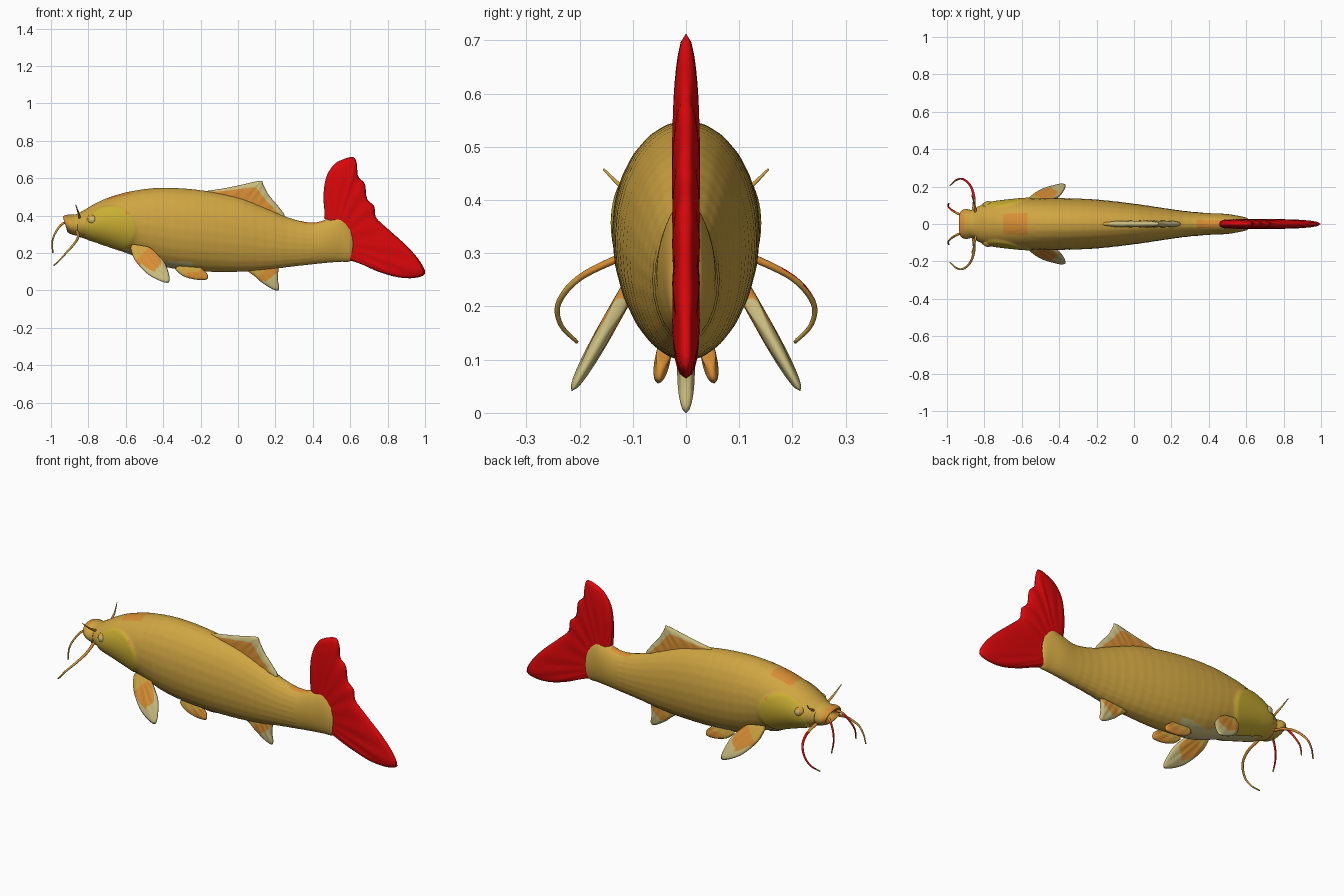
import bpy, bmesh, math
from mathutils import Vector

if "Cube" in bpy.data.objects:
    bpy.data.objects.remove(bpy.data.objects["Cube"])


def material(name, rgb):
    m = bpy.data.materials.new(name)
    m.diffuse_color = (*rgb, 1)
    m.use_nodes = True
    m.node_tree.nodes["Principled BSDF"].inputs["Base Color"].default_value = m.diffuse_color
    return m


GOLD, ORANGE, PALE, YELLOW, RED, OLIVE = range(6)
MATS = [material("gold skin", (0.63, 0.38, 0.055)),
        material("orange patch", (0.68, 0.27, 0.035)),
        material("pale cream", (0.58, 0.50, 0.21)),
        material("yellow gill", (0.59, 0.425, 0.033)),
        material("red tail", (0.70, 0.002, 0.003)),
        material("dark olive", (0.10, 0.07, 0.02))]


def spline(points, steps):
    """Catmull-Rom samples through points of any dimension."""
    p = [Vector(q) for q in points]
    p = [p[0] * 2 - p[1]] + p + [p[-1] * 2 - p[-2]]
    out = []
    for i in range(1, len(p) - 2):
        a, b, c, d = p[i - 1:i + 3]
        for k in range(steps):
            t = k / steps
            out.append(0.5 * (2 * b + (c - a) * t + (2 * a - 5 * b + 4 * c - d) * t * t
                              + (3 * b - a - 3 * c + d) * t ** 3))
    return out + [p[-2]]


def resample(points, n):
    s = spline(points, 12)
    out = []
    for i in range(n + 1):
        f = i / n * (len(s) - 1)
        k = min(int(f), len(s) - 2)
        out.append(s[k].lerp(s[k + 1], f - k))
    return out


def finish(name, bm):
    bmesh.ops.remove_doubles(bm, verts=bm.verts, dist=0.00005)
    bmesh.ops.recalc_face_normals(bm, faces=bm.faces)
    for f in bm.faces:
        f.smooth = True
    me = bpy.data.meshes.new(name)
    bm.to_mesh(me)
    bm.free()
    for m in MATS:
        me.materials.append(m)
    ob = bpy.data.objects.new(name, me)
    bpy.context.collection.objects.link(ob)
    return ob


def skin(bm, rows, closed, rule):
    """Join rows of vertices with quads; rule(i, j, centre) gives the colour."""
    for i in range(len(rows) - 1):
        n = len(rows[i])
        for j in range(n if closed else n - 1):
            k = (j + 1) % n
            f = bm.faces.new((rows[i][j], rows[i][k], rows[i + 1][k], rows[i + 1][j]))
            f.material_index = rule(i, j, f.calc_center_median())


# Body: stations of (x, top z, bottom z, half width)
stations = [(-0.90, .362, .342, .02), (-0.925, .380, .325, .05), (-0.935, .395, .312, .068),
            (-0.91, .405, .297, .080), (-0.87, .406, .290, .074), (-0.83, .425, .280, .095),
            (-0.78, .455, .263, .110), (-0.70, .493, .237, .122), (-0.57, .530, .190, .134),
            (-0.40, .548, .128, .138), (-0.20, .535, .103, .130), (0.0, .497, .100, .108),
            (0.15, .440, .110, .086), (0.28, .385, .127, .068), (0.40, .362, .140, .058),
            (0.49, .385, .149, .054), (0.55, .395, .153, .045), (0.60, .350, .156, .034),
            (0.62, .300, .190, .020)]


def gill(x, z):
    return ((x + 0.682) / 0.138) ** 2 + ((z - 0.325) / 0.128) ** 2


def spot(x, z, cx, cz, rx, rz):
    return ((x - cx) / rx) ** 2 + ((z - cz) / rz) ** 2 < 1


def body_colour(i, j, c):
    x, y, z = c
    if -0.70 < x < -0.57 and abs(y) < 0.06 + 0.1 * (x + 0.6) and z > 0.4:
        return ORANGE
    if gill(x, z) < 1 and abs(y) > 0.03:
        return ORANGE if spot(x, z, -.59, .425, .015, .022) else YELLOW
    if x < -0.905:
        return ORANGE
    if 0.33 < x < 0.46 and abs(y) < 0.022 and z > 0.3:
        return ORANGE
    if -0.78 < x < -0.25 and z < 0.155 + max(0, -0.42 - x) * 0.40 and abs(y) < 0.1:
        return PALE
    return GOLD


bm = bmesh.new()
SIDES, rows = 96, []
for i, (x, top, bot, w) in enumerate(spline(stations, 14)):
    row = []
    for j in range(SIDES):
        a = math.tau * j / SIDES
        mid, h = (top + bot) / 2, (top - bot) / 2
        y, z = w * math.cos(a), mid + h * math.sin(a)
        bump = 0.0
        if -0.53 < x < 0.4:      # faint scale relief
            bump = 0.0008 * math.sin(x * 60 + a * 12) * math.sin(x * 60 - a * 12)
        if abs(y) > 0.03:        # raised gill cover
            bump += 0.007 * max(0, min(1, (1.05 - gill(x, z)) * 6))
        slant = 0.3 * max(0, 0.39 - z) if x < -0.86 else 0
        row.append(bm.verts.new((x + slant, y + bump * math.cos(a), z + bump * math.sin(a))))
    rows.append(row)
skin(bm, rows, True, body_colour)
bm.faces.new(rows[0]).material_index = ORANGE
bm.faces.new(rows[-1])
finish("body", bm)


def fin(name, base, tip, thick, rule, y0=0, z0=0, slope=0, side=1, ridges=0):
    """Lens-shaped fin spanned by rays from a base line to an outer edge."""
    U, V = 64, 22
    b, t = resample(base, U), resample(tip, U)
    n = Vector((0, 1, slope)).normalized()
    bm = bmesh.new()
    for s in (1, -1):
        rows = []
        for i in range(U + 1):
            u = i / U
            row = []
            for j in range(V + 1):
                v = j / V
                p = b[i].lerp(t[i], v)
                h = thick * math.sqrt(max(0, 1 - abs(2 * u - 1) ** 6)) * math.sqrt(1 - v ** 4)
                h *= 1 + 0.07 * math.sin(ridges * math.tau * u) * min(1, 2 * v)
                q = Vector((p.x, y0 + (z0 - p.y) * slope, p.y)) + n * s * h
                row.append(bm.verts.new((q.x, q.y * side, q.z)))
            rows.append(row)
        skin(bm, rows, False, lambda i, j, c: rule(i / U, j / V, c))
    finish(name, bm)


# Tail fin
fin("tail_fin", [(.46, .385), (.54, .35), (.58, .25), (.585, .165)],
    [(.465, .41), (.457, .50), (.470, .60), (.51, .67), (.56, .70), (.615, .713), (.635, .68),
     (.642, .61), (.678, .57), (.690, .49), (.728, .45), (.738, .39), (.80, .33), (.90, .24),
     (.97, .16), (1.0, .09), (.94, .066), (.85, .071), (.75, .10), (.66, .14), (.60, .16)],
    0.025, lambda u, v, c: RED, ridges=11)

# Dorsal fin: orange along the base, pale towards the edge
fin("dorsal_fin", [(-.18, .51), (0, .48), (.12, .43), (.22, .375)],
    [(-.18, .53), (-.08, .545), (.02, .565), (.12, .586), (.135, .565), (.165, .51),
     (.215, .45), (.25, .40), (.225, .385)], 0.017,
    lambda u, v, c: GOLD if c.x < -.13 else PALE if v > 0.66 else ORANGE, ridges=9)


def banded(root, direction, orange, pale):
    """Colour bands by distance from the root, with a pale rim."""
    d = Vector(direction).normalized()

    def rule(u, v, c):
        s = (Vector((c.x, c.z)) - Vector(root)).dot(d)
        if s > pale or (v > 0.75 and s > 0.06):
            return PALE
        return ORANGE if s > orange else GOLD
    return rule


# Anal fin
fin("anal_fin", [(.04, .13), (.12, .14), (.215, .14)],
    [(.04, .11), (.09, .075), (.13, .04), (.195, .002), (.22, .008), (.213, .06), (.217, .12)],
    0.016, banded((.12, .12), (.64, -.77), 0.025, 0.075), ridges=5)

# Paired fins
for side, label in ((-1, "near"), (1, "far")):
    fin("pectoral_fin_" + label, [(-.57, .24), (-.53, .235), (-.47, .225)],
        [(-.575, .225), (-.55, .16), (-.48, .085), (-.39, .042), (-.365, .06), (-.388, .14),
         (-.43, .19), (-.465, .225)], 0.015, banded((-.52, .23), (.2, -.18), 0.03, 0.14),
        0.115, 0.22, 0.56, side, 5)
    fin("pelvic_fin_" + label, [(-.33, .125), (-.27, .13), (-.20, .125)],
        [(-.335, .11), (-.29, .075), (-.22, .057), (-.165, .06), (-.165, .09), (-.195, .115)],
        0.014, lambda u, v, c: ORANGE if v > 0.45 and c.x > -.27 else GOLD,
        0.042, 0.11, 0.2, side, 4)


def barbel(name, pts, r0, r1, side, red, facing):
    """Tapered tube; faces turned towards 'facing' within the red span are red."""
    bm = bmesh.new()
    path = resample([(x, y * side, z) for x, y, z in pts], 36)
    rows = []
    for i, p in enumerate(path):
        d = path[min(i + 1, 36)] - path[max(i - 1, 0)]
        q = d.to_track_quat('Z', 'Y')
        r = r0 + (r1 - r0) * i / 36
        rows.append([bm.verts.new(p + q @ Vector((r * math.cos(k * math.tau / 12),
                                                  r * math.sin(k * math.tau / 12), 0)))
                     for k in range(12)])

    def rule(i, j, c):
        out = (c - (path[i] + path[i + 1]) / 2).normalized()
        if red[0] < i / 36 < red[1] and out.dot(Vector(facing).normalized()) > 0.25:
            return RED
        return ORANGE if i < 14 else GOLD
    skin(bm, rows, True, rule)
    bm.faces.new(rows[-1])
    finish(name, bm)


# Barbels and eyes
for side, label in ((-1, "near"), (1, "far")):
    barbel("long_barbel_" + label, [(-.86, .06, .315), (-.855, .14, .285), (-.875, .205, .25),
           (-.915, .24, .205), (-.95, .235, .165), (-.985, .205, .133)], .008, .0035, side,
           (0.15, 0.9) if side > 0 else (2, 2), (-.5, .6, .3))
    barbel("short_barbel_" + label, [(-.90, .04, .365), (-.94, .055, .355), (-.975, .075, .31),
           (-.993, .095, .26), (-.99, .11, .20)], .007, .0035, side, (0.3, 0.9), (0, 1, 0))
    barbel("brow_whisker_" + label, [(-.845, .06, .385), (-.855, .115, .42), (-.868, .155, .458)],
           .007, .002, side, (2, 2), (0, 1, 0))

    bm = bmesh.new()
    bmesh.ops.create_uvsphere(bm, u_segments=24, v_segments=16, radius=0.028)
    for f in bm.faces:
        out = f.calc_center_median().y * side / 0.028
        f.material_index = PALE if out > 0.78 else ORANGE if out > 0.6 else GOLD
    ob = finish("eye_" + label, bm)
    ob.location = (-.78, side * .095, .378)
